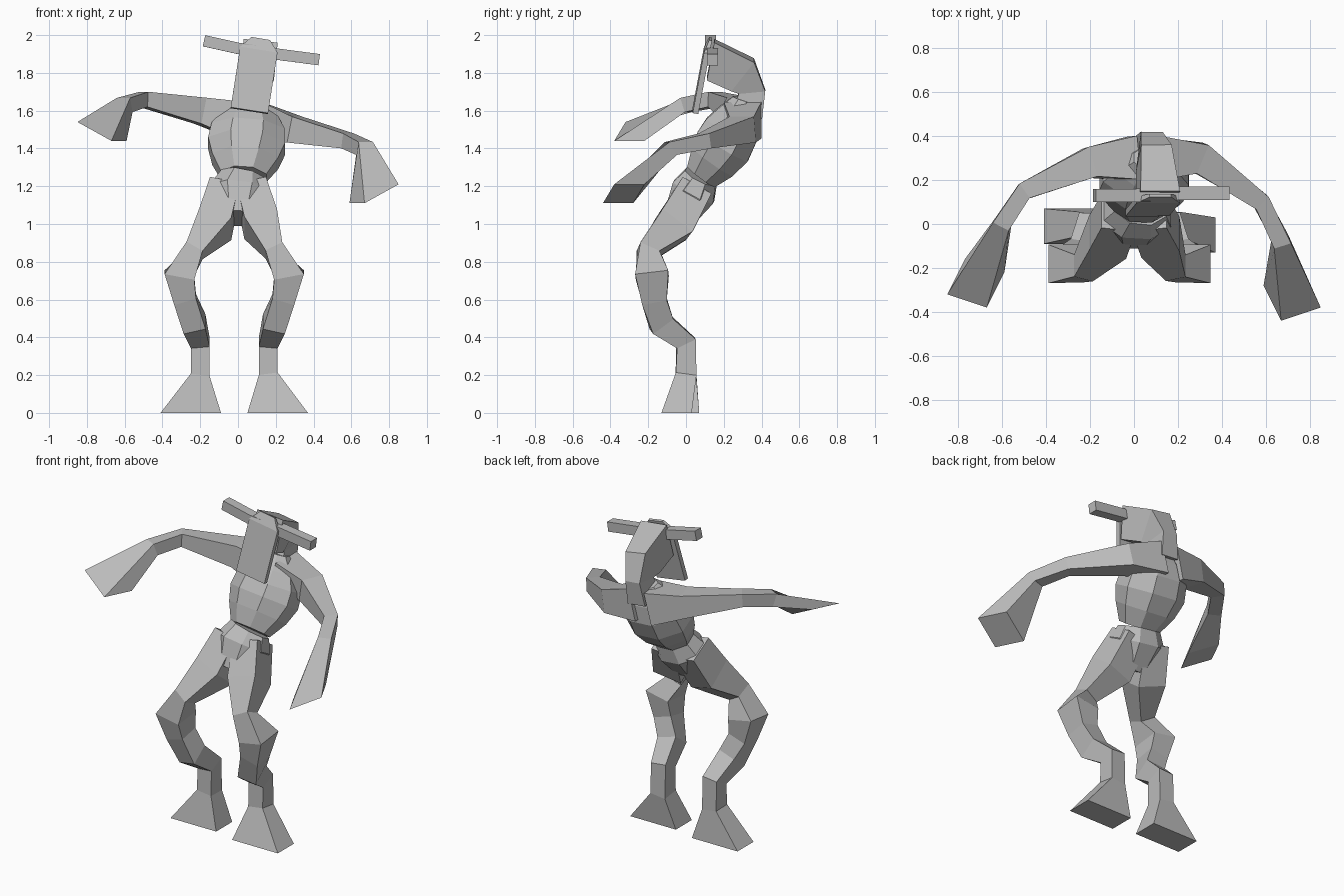
import bpy
import bmesh
from math import cos, sin, pi
from mathutils import Vector

default_cube = bpy.data.objects.get("Cube")
if default_cube:
    bpy.data.objects.remove(default_cube, do_unlink=True)

grey = bpy.data.materials.new("plain_grey")
grey.use_nodes = True
grey.diffuse_color = (.5, .5, .5, 1)
grey.node_tree.nodes["Principled BSDF"].inputs["Base Color"].default_value = grey.diffuse_color

X_AXIS = Vector((1, 0, 0))
Z_AXIS = Vector((0, 0, 1))
HEAD_TILT = Vector((1, 0, -.16)).normalized()


def ring_axes(centres, index, across, size, depth_ratio):
    """Half axes of a ring that stands square to the path."""
    before = centres[max(index - 1, 0)]
    after = centres[min(index + 1, len(centres) - 1)]
    tangent = (after - before).normalized()
    u = (across - tangent * across.dot(tangent)).normalized()
    return u * size, tangent.cross(u) * size * depth_ratio


def loft(name, path, sizes, across, depth_ratio=1, sides=4, end=None, mirror=1):
    """Skin a closed flat-faced tube along a path; end adds two half axes for the last ring."""
    angles = [2 * pi * (k + .5) / sides for k in range(sides)]
    corner = 1 / cos(pi / sides)
    centres = [Vector(point) for point in path]
    axes = [ring_axes(centres, index, across, size, depth_ratio)
            for index, size in enumerate(sizes)]
    if end:
        axes.append([Vector(half_axis) for half_axis in end])

    bm = bmesh.new()
    rings = []
    for centre, (u, v) in zip(centres, axes):
        points = [centre + (u * cos(a) + v * sin(a)) * corner for a in angles]
        rings.append([bm.verts.new((p.x * mirror, p.y, p.z)) for p in points])
    for lower, upper in zip(rings, rings[1:]):
        for k in range(sides):
            following = (k + 1) % sides
            bm.faces.new((lower[k], lower[following], upper[following], upper[k]))
    bm.faces.new(rings[0][::-1])
    bm.faces.new(rings[-1])
    bmesh.ops.recalc_face_normals(bm, faces=bm.faces)

    mesh = bpy.data.meshes.new(name)
    bm.to_mesh(mesh)
    bm.free()
    mesh.materials.append(grey)
    part = bpy.data.objects.new(name, mesh)
    bpy.context.collection.objects.link(part)


def build_chest(waist, neck, steps):
    """Barrel chest that swells between waist and neck and bows backwards."""
    path, sizes = [], []
    for step in range(steps + 1):
        along = step / steps
        swell = sin(pi * along)
        path.append(waist.lerp(neck, along) + Vector((0, .03 * swell, 0)))
        sizes.append(.12 - .05 * along + .11 * swell)
    loft("chest", path, sizes, X_AXIS, depth_ratio=.75, sides=8)


def build_arm(name, mirror, path):
    """Tapering arm that ends in a broad flared hand."""
    hand = ((.04, -.08, 0), (-.09, -.03, -.05))
    loft(name, path, [.1, .07, .04, .04], Z_AXIS, end=hand, mirror=mirror)


def build_leg(name, mirror, splay, foot_y):
    """Crooked leg that ends in a broad flat foot; splay moves it outwards below the thigh."""
    thigh = [(.07, .05, 1.19), (.12, -.06, 1)]
    lower_leg = [
        (.2, -.2, .86),
        (.28, -.18, .73),
        (.25, -.17, .6),
        (.2, -.13, .47),
        (.17, 0, .37),
        (.17, 0, .2),
        (.22, foot_y, 0),
    ]
    path = thigh + [(x + splay, y, z) for x, y, z in lower_leg]
    sizes = [.08, .09, .05, .08, .06, .06, .05, .05]
    foot = ((.16, 0, 0), (0, -.08, 0))
    loft(name, path, sizes, X_AXIS, depth_ratio=1.1, end=foot, mirror=mirror)


# Trunk: hips narrowing to the waist, then the chest
waist = Vector((.03, .08, 1.25))
neck = Vector((.07, .3, 1.66))
loft("hips", [(0, -.04, 1.03), (.01, .04, 1.17), waist], [.11, .16, .12], X_AXIS,
     depth_ratio=.75, sides=8)
build_chest(waist, neck, steps=5)

# Arms: the right one is raised, the left one hangs lower
build_arm("right_arm", -1, [
    (0, .3, 1.55),
    (.2, .28, 1.6),
    (.5, .15, 1.66),
    (.6, 0, 1.63),
    (.72, -.27, 1.49),
])
build_arm("left_arm", 1, [
    (.1, .3, 1.55),
    (.3, .3, 1.5),
    (.58, .1, 1.44),
    (.67, -.08, 1.4),
    (.72, -.33, 1.16),
])

# Legs: the right one stands a little wider
build_leg("right_leg", -1, splay=.03, foot_y=-.01)
build_leg("left_leg", 1, splay=-.01, foot_y=-.05)

# Head: arches forward from the neck to a long flat face
loft("head", [(.07, .32, 1.58), (.08, .35, 1.7), (.09, .3, 1.79), (.11, .13, 1.87)],
     [.06, .05, .07], HEAD_TILT, depth_ratio=1.4,
     end=((.09, 0, -.01), (.01, .02, .1)))
loft("face_plate", [(.06, .05, 1.6), (.11, .11, 1.92), (.12, .13, 1.98)],
     [.1, .1, .05], HEAD_TILT, depth_ratio=.15)

# Horns: one thin bar across the brow
horn_path = [(-.18, .13, 1.97), (0, .13, 1.93), (.2, .14, 1.9), (.43, .14, 1.87)]
loft("horns", horn_path, [.03] * len(horn_path), Z_AXIS)
